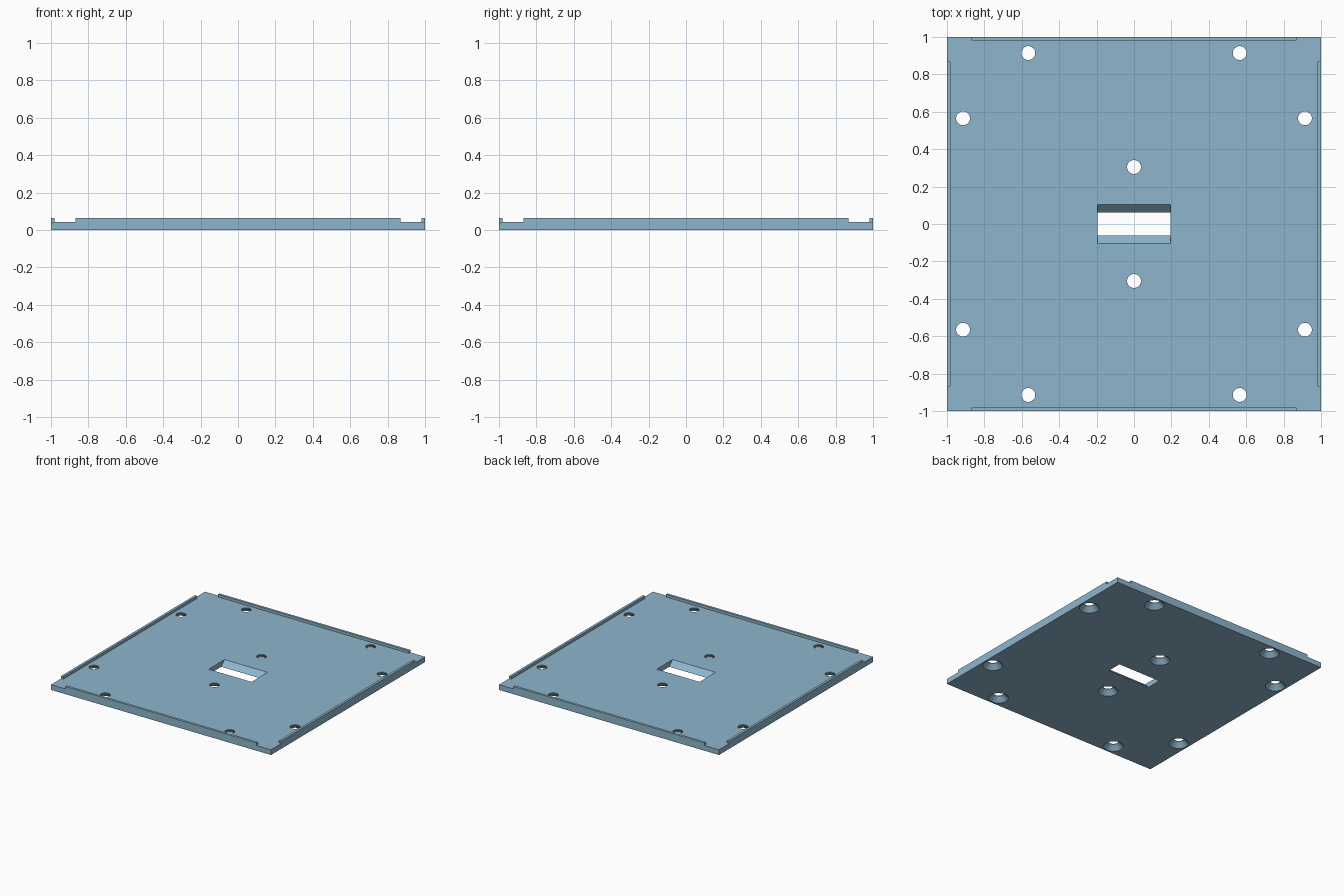
import bpy, bmesh, math

if "Cube" in bpy.data.objects:
    bpy.data.objects.remove(bpy.data.objects["Cube"])

T = 0.043        # plate thickness
TOP = 0.064      # top of the edge lips
blue = bpy.data.materials.new("steel_blue")
blue.diffuse_color = (0.27, 0.47, 0.61, 1)
blue.use_nodes = True
blue.node_tree.nodes["Principled BSDF"].inputs["Base Color"].default_value = blue.diffuse_color


def loft(name, rings):
    """Closed solid through a stack of equal-length point rings."""
    bm = bmesh.new()
    loops = [[bm.verts.new(p) for p in r] for r in rings]
    n = len(loops[0])
    for a, b in zip(loops, loops[1:]):
        for i in range(n):
            j = (i + 1) % n
            bm.faces.new((a[i], a[j], b[j], b[i]))
    bm.faces.new(loops[0][::-1])
    bm.faces.new(loops[-1])
    me = bpy.data.meshes.new(name)
    bm.to_mesh(me)
    bm.free()
    me.materials.append(blue)
    ob = bpy.data.objects.new(name, me)
    bpy.context.collection.objects.link(ob)
    return ob


def rect(cx, cy, hx, hy, z):
    return [(cx - hx, cy - hy, z), (cx + hx, cy - hy, z),
            (cx + hx, cy + hy, z), (cx - hx, cy + hy, z)]


def circle(cx, cy, r, z, n=32):
    return [(cx + r * math.cos(2 * math.pi * i / n),
             cy + r * math.sin(2 * math.pi * i / n), z) for i in range(n)]


def combine(target, other, operation):
    mod = target.modifiers.new(operation.lower(), 'BOOLEAN')
    mod.operation = operation
    mod.solver = 'EXACT'
    mod.object = other
    other.hide_render = True
    bpy.context.view_layer.objects.active = target
    bpy.ops.object.modifier_apply(modifier=mod.name)
    bpy.data.objects.remove(other)


# Square base plate
plate = loft("cover_plate", [rect(0, 0, 1, 1, 0), rect(0, 0, 1, 1, T)])

# Thin raised lip along each edge, stopping short of the corners
W, L = 0.01, 0.868
for s in (-1, 1):
    for cx, cy, hx, hy in ((s * (1 - W), 0, W, L), (0, s * (1 - W), L, W)):
        lip = loft("edge_lip", [rect(cx, cy, hx, hy, T / 2), rect(cx, cy, hx, hy, TOP)])
        combine(plate, lip, 'UNION')

# Centre slot, its long walls sloping inward towards the bottom
slot = loft("slot_cutter", [rect(0, 0, 0.195, 0.062 - 0.02, -0.02),
                            rect(0, 0, 0.195, 0.103 + 0.02, T + 0.02)])
combine(plate, slot, 'DIFFERENCE')

# Screw holes, countersunk from below
holes = [(0, 0.305), (0, -0.305)]
for sx in (-1, 1):
    for sy in (-1, 1):
        holes += [(sx * 0.565, sy * 0.914), (sx * 0.914, sy * 0.565)]
R, SINK = 0.037, 0.075
for x, y in holes:
    hole = loft("hole_cutter", [circle(x, y, SINK + 0.02, -0.02),
                                circle(x, y, R, SINK - R),
                                circle(x, y, R, 0.1)])
    combine(plate, hole, 'DIFFERENCE')

# Smooth hole walls, crisp edges elsewhere
bpy.ops.object.select_all(action='DESELECT')
plate.select_set(True)
bpy.context.view_layer.objects.active = plate
bpy.ops.object.shade_smooth_by_angle(angle=math.radians(30))
